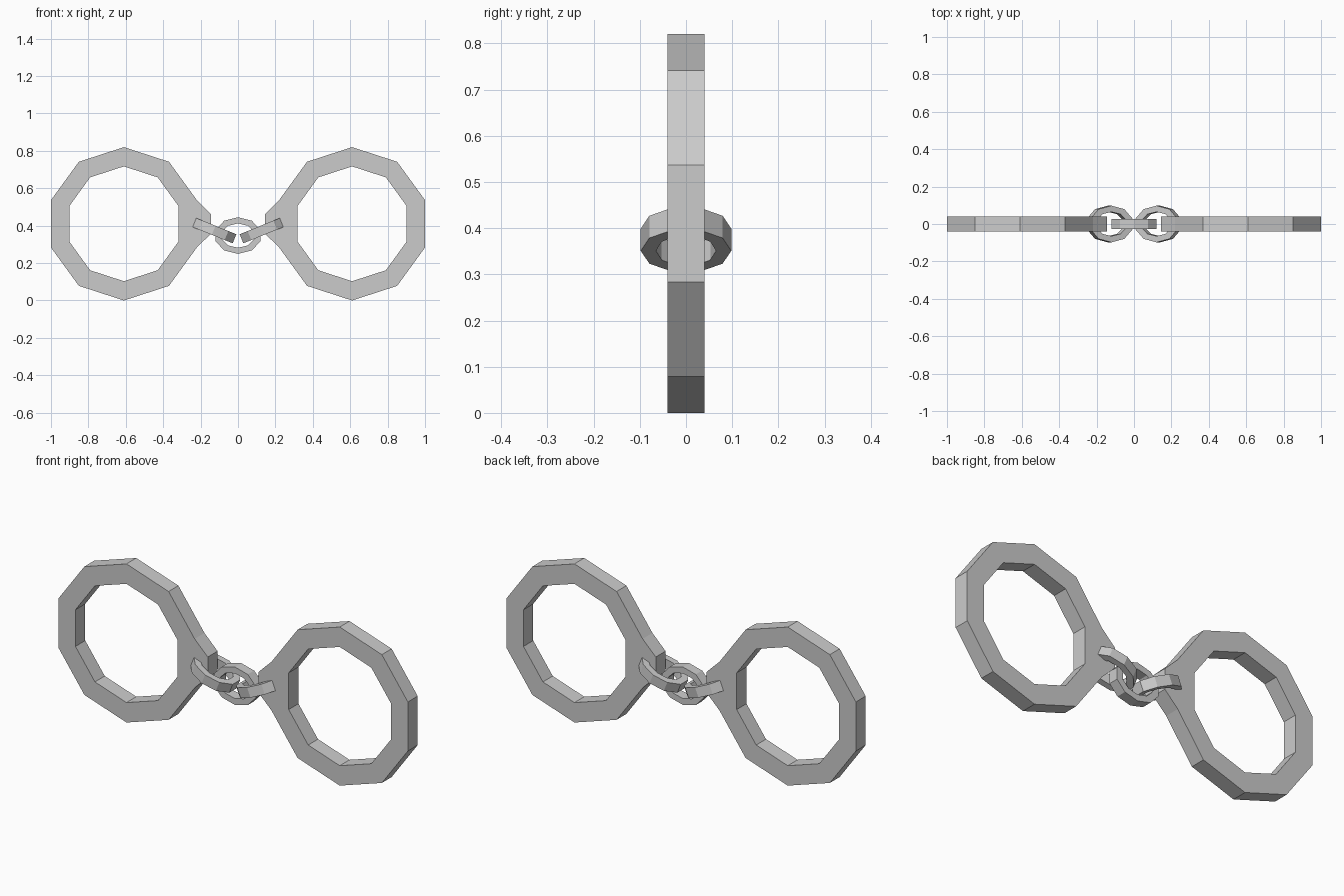
import bpy, bmesh
from math import sin, cos, tau, radians
from mathutils import Vector, Matrix

if "Cube" in bpy.data.objects:
    bpy.data.objects.remove(bpy.data.objects["Cube"])

N = 10  # sides of every ring


def ring(name, outer, inner, depth, matrix, tab=None):
    """Flat ten-sided ring in the XZ plane; tab = (x, half height) of a lug on its +X side."""
    bm = bmesh.new()
    loops = []
    for y in (-depth, depth):
        for rx, rz in (outer, inner):
            loops.append([bm.verts.new((rx * sin(i * tau / N), y, rz * cos(i * tau / N)))
                          for i in range(N)])
    fo, fi, bo, bi = loops
    lug_face = None
    for i in range(N):
        j = (i + 1) % N
        for a, b in ((fo, fi), (fi, bi), (bi, bo), (bo, fo)):
            f = bm.faces.new((a[i], a[j], b[j], b[i]))
            if a is bo and i == 2:
                lug_face = f
    # pull out the lug that the chain hooks onto
    if tab:
        new = bmesh.ops.extrude_discrete_faces(bm, faces=[lug_face])["faces"][0]
        for v in new.verts:
            v.co.x = tab[0]
            v.co.z = tab[1] if v.co.z > 0 else -tab[1]
    bm.transform(matrix)
    bmesh.ops.recalc_face_normals(bm, faces=bm.faces)
    me = bpy.data.meshes.new(name)
    bm.to_mesh(me)
    bm.free()
    ob = bpy.data.objects.new(name, me)
    bpy.context.collection.objects.link(ob)
    return ob


LINK_OUT, LINK_IN, LINK_DEPTH = (0.126, 0.098), (0.09, 0.065), 0.026

for side, s in (("left", 1), ("right", -1)):
    flip = Matrix.Rotation(0 if s == 1 else radians(180), 4, 'Z')
    # wrist cuff with lug
    ring(side + "_cuff", (0.41, 0.41), (0.307, 0.307), 0.04,
         flip @ Matrix.Translation((-0.61, 0, 0.41)), tab=(0.465, 0.053))
    # tilted chain link, lying flat
    ring(side + "_link", LINK_OUT, LINK_IN, LINK_DEPTH,
         flip @ Matrix.Translation((-0.13, 0, 0.375))
         @ Matrix.Rotation(radians(22), 4, 'Y') @ Matrix.Rotation(radians(90), 4, 'X'))

# upright middle link
ring("middle_link", LINK_OUT, LINK_IN, LINK_DEPTH, Matrix.Translation((0, 0, 0.347)))
